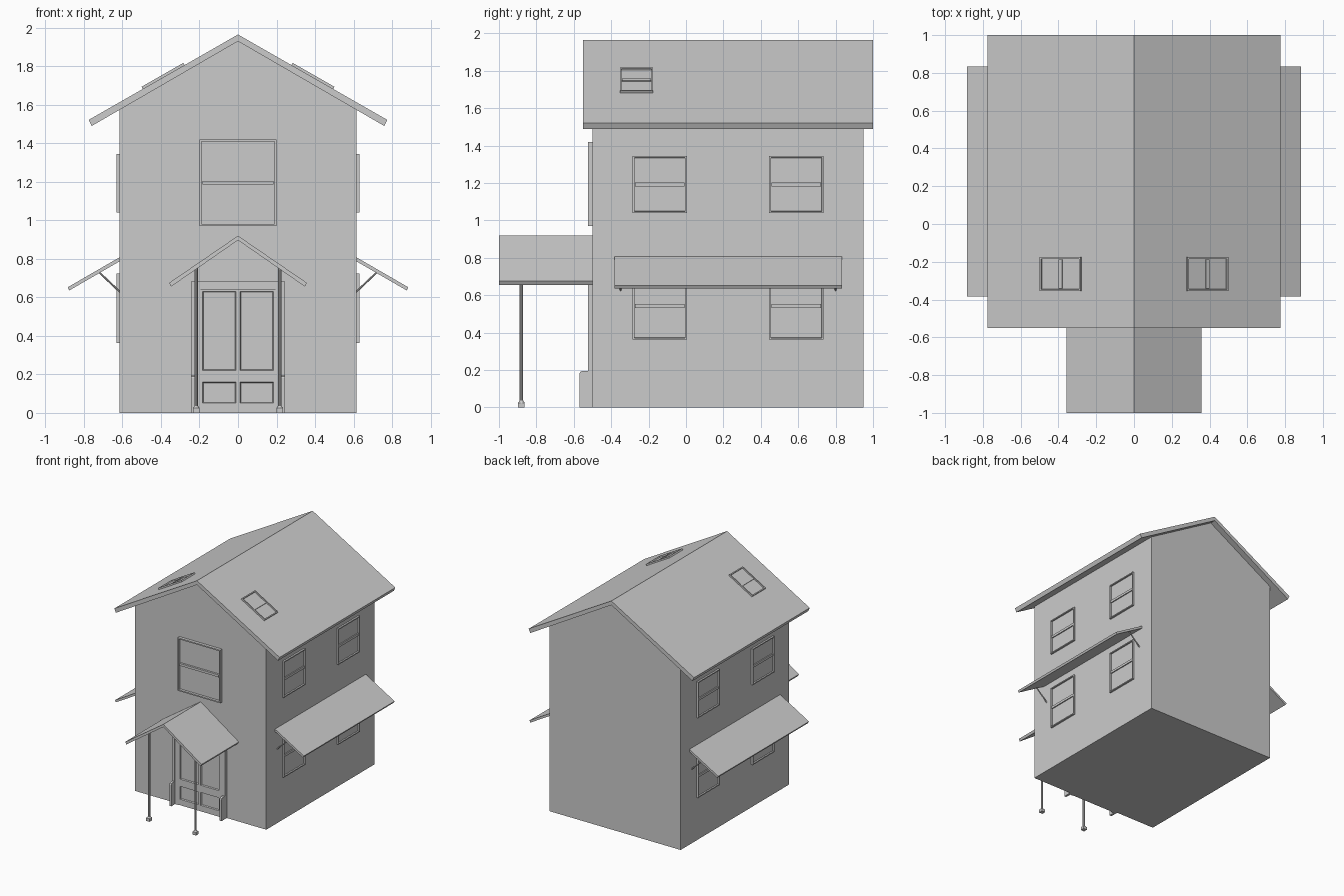
import bpy, bmesh, math
from mathutils import Vector, Matrix

if "Cube" in bpy.data.objects:
    bpy.data.objects.remove(bpy.data.objects["Cube"])


def finish(name, bm):
    bmesh.ops.recalc_face_normals(bm, faces=bm.faces[:])
    me = bpy.data.meshes.new(name)
    bm.to_mesh(me)
    bm.free()
    ob = bpy.data.objects.new(name, me)
    bpy.context.collection.objects.link(ob)
    return ob


def prism(name, pts, a, b, axis):
    """Extrude a profile: (x, z) points along y, or (y, z) points along x."""
    bm = bmesh.new()
    place = (lambda p: (p[0], a, p[1])) if axis == 'y' else (lambda p: (a, p[0], p[1]))
    face = bm.faces.new([bm.verts.new(place(p)) for p in pts])
    new = bmesh.ops.extrude_face_region(bm, geom=[face])['geom']
    step = (0, b - a, 0) if axis == 'y' else (b - a, 0, 0)
    bmesh.ops.translate(bm, vec=step, verts=[v for v in new if isinstance(v, bmesh.types.BMVert)])
    return finish(name, bm)


def box(name, x0, x1, y0, y1, z0, z1):
    return prism(name, [(x0, z0), (x1, z0), (x1, z1), (x0, z1)], y0, y1, 'y')


def rod(name, p, q, r, r2=None, sides=10):
    p, q = Vector(p), Vector(q)
    bm = bmesh.new()
    m = Matrix.Translation((p + q) / 2) @ (q - p).to_track_quat('Z', 'Y').to_matrix().to_4x4()
    bmesh.ops.create_cone(bm, cap_ends=True, segments=sides, radius1=r,
                          radius2=r if r2 is None else r2, depth=(q - p).length, matrix=m)
    return finish(name, bm)


def add_box(bm, u0, u1, v0, v1, w0, w1):
    m = Matrix.Translation(((u0 + u1) / 2, (v0 + v1) / 2, (w0 + w1) / 2)) @ \
        Matrix.Diagonal((u1 - u0, v1 - v0, w1 - w0, 1))
    vs = bmesh.ops.create_cube(bm, size=1, matrix=m)['verts']
    return max({f for v in vs for f in v.link_faces}, key=lambda f: f.calc_center_median().z)


def framed(name, centre, out, up, w, h, depth, border, sink, rail=None, lip=0.001):
    """Box standing on a surface, front inset and sunk; optional cross rail at height offset."""
    bm = bmesh.new()
    front = add_box(bm, -w / 2, w / 2, -h / 2, h / 2, -0.004, depth)
    bmesh.ops.inset_region(bm, faces=[front], thickness=border)
    bmesh.ops.inset_region(bm, faces=[front], thickness=lip)
    bmesh.ops.translate(bm, vec=(0, 0, -sink), verts=front.verts[:])
    if rail is not None:
        add_box(bm, -w / 2 + border, w / 2 - border, rail - 0.01, rail + 0.01,
                depth - sink - 0.001, depth - 0.003)
    out, up = Vector(out).normalized(), Vector(up).normalized()
    m = Matrix((up.cross(out), up, out)).transposed().to_4x4()
    bm.transform(Matrix.Translation(centre) @ m)
    return finish(name, bm)


# House body and roofs
prism('house_body', [(-.615, 0), (.615, 0), (.615, 1.574), (0, 1.93), (-.615, 1.574)], -.5, .95, 'y')
prism('main_roof', [(0, 1.965), (.775, 1.522), (.76, 1.49), (0, 1.93), (-.76, 1.49), (-.775, 1.522)],
      -.55, 1.0, 'y')
prism('porch_roof', [(0, .92), (.358, .675), (.347, .656), (0, .897), (-.347, .656), (-.358, .675)],
      -1.0, -.499, 'y')

# Front window
framed('front_window', (0, -.5, 1.195), (0, -1, 0), (0, 0, 1), .4, .45, .025, .015, .02, rail=0)

# Door: panels, rails and header
for s, side in ((-1, 'left'), (1, 'right')):
    for z0, z1, part in ((.04, .17, 'lower'), (.21, .642, 'upper')):
        framed(f'door_panel_{part}_{side}', (s * .0975, -.5, (z0 + z1) / 2), (0, -1, 0), (0, 0, 1),
               .195, z1 - z0, .015, .015, .01, lip=.006)
box('door_bottom_rail', -.195, .195, -.515, -.499, 0, .04)
box('door_middle_rail', -.195, .195, -.515, -.499, .17, .21)
box('door_header', -.226, .226, -.525, -.499, .64, .66)
box('door_header_cap', -.226, .226, -.52, -.499, .66, .683)

slope = math.atan2(.443, .775)
for s, side in ((-1, 'left'), (1, 'right')):
    # Door surround: inner jamb, and outer jamb stepping out at the foot
    box(f'door_jamb_{side}', *sorted((s * .195, s * .226)), -.52, -.499, 0, .64)
    prism(f'door_side_{side}', [(-.499, 0), (-.57, 0), (-.57, .18), (-.565, .19), (-.555, .195),
                                (-.525, .195), (-.525, .683), (-.499, .683)],
          s * .226, s * .245, 'x')
    # Porch post with foot
    rod(f'porch_post_{side}', (s * .217, -.88, .03), (s * .217, -.88, .757), .009)
    box(f'post_foot_{side}', s * .217 - .017, s * .217 + .017, -.897, -.863, 0, .025)
    rod(f'post_collar_{side}', (s * .217, -.88, .025), (s * .217, -.88, .036), .018, .01)
    # Side windows on two floors
    for y, place in ((-.14, 'front'), (.59, 'back')):
        framed(f'upper_window_{place}_{side}', (s * .615, y, 1.192), (s, 0, 0), (0, 0, 1),
               .29, .305, .015, .013, .012, rail=0)
        framed(f'lower_window_{place}_{side}', (s * .615, y, .543), (s, 0, 0), (0, 0, 1),
               .29, .36, .015, .013, .012, rail=0)
    # Awning and its braces
    prism(f'awning_{side}', [(s * .61, .811), (s * .885, .652), (s * .876, .636), (s * .61, .79)],
          -.383, .833, 'y')
    for y, place in ((-.35, 'front'), (.80, 'back')):
        rod(f'awning_brace_{place}_{side}', (s * .612, y, .627), (s * .722, y, .731), .005, sides=8)
    # Skylight
    x = .386
    framed(f'skylight_{side}', (s * x, -.265, 1.965 - x * math.tan(slope)),
           (s * math.sin(slope), 0, math.cos(slope)), (-s * math.cos(slope), 0, math.sin(slope)),
           .178, .25, .013, .012, .01, rail=0)
